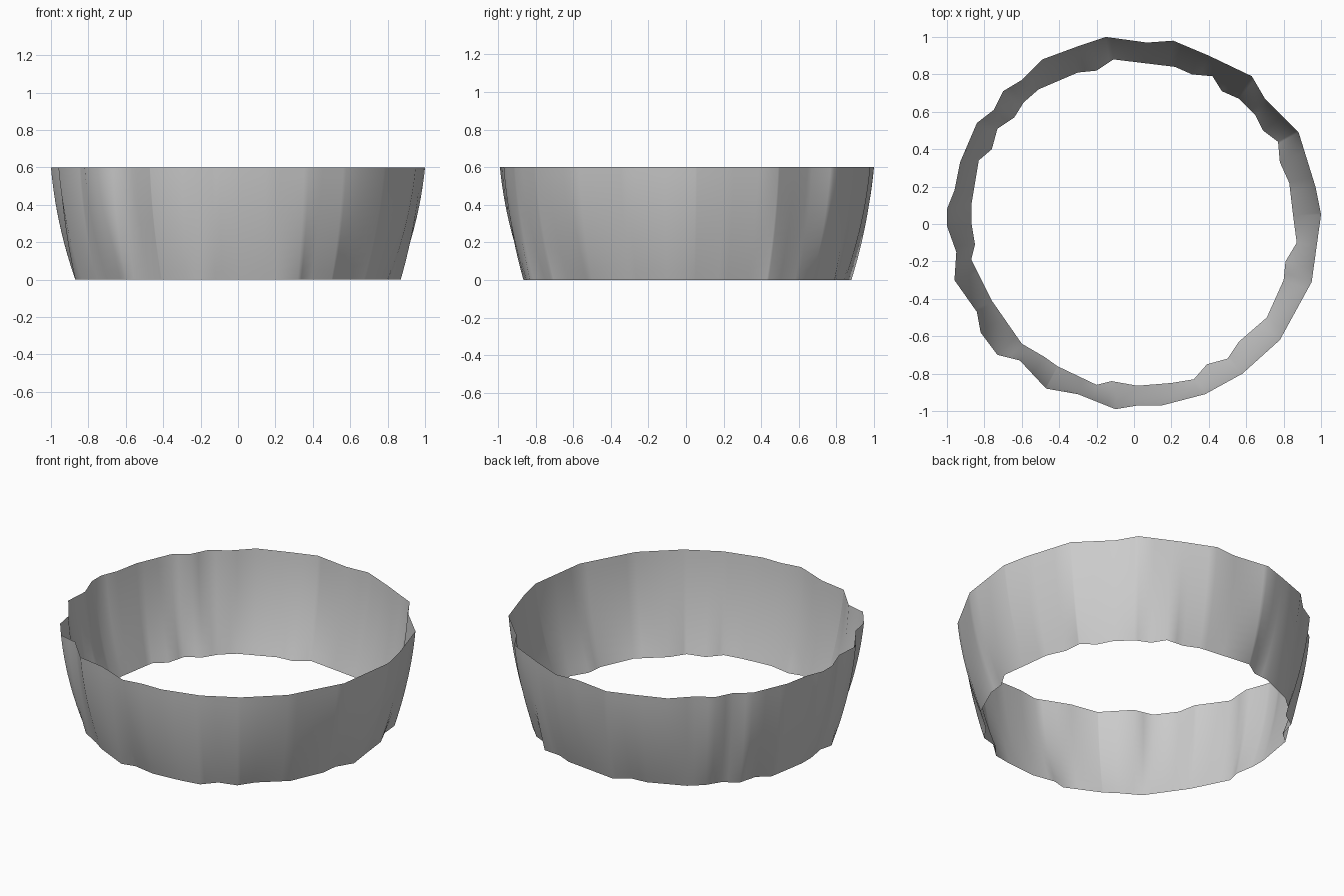
import bpy, bmesh, math

if "Cube" in bpy.data.objects:
    bpy.data.objects.remove(bpy.data.objects["Cube"])

HEIGHT, ROWS = 0.6, 12

# wavy rim outline at the top (counterclockwise)
TOP = [(1, .05), (.97, .2), (.88, .49), (.70, .67), (.63, .79), (.40, .90),
       (.21, .98), (.07, .97), (-.15, 1), (-.30, .95), (-.49, .88), (-.60, .77),
       (-.70, .71), (-.75, .61), (-.84, .54), (-.93, .33), (-.96, .18), (-1, .08),
       (-1, -.01), (-.95, -.15), (-.96, -.30), (-.84, -.47), (-.82, -.58),
       (-.73, -.70), (-.61, -.73), (-.47, -.88), (-.30, -.91), (-.10, -.99),
       (.02, -.97), (.15, -.97), (.38, -.91), (.58, -.80), (.78, -.62), (.95, -.31)]

# wavy outline at the foot (counterclockwise)
FOOT = [(.85, .05), (.83, .22), (.78, .33), (.77, .44), (.69, .50), (.65, .58),
        (.56, .67), (.47, .71), (.42, .79), (.31, .80), (.22, .84), (-.11, .88),
        (-.20, .82), (-.30, .81), (-.51, .72), (-.59, .65), (-.64, .57),
        (-.73, .51), (-.76, .40), (-.83, .34), (-.87, .1), (-.87, .01),
        (-.85, -.11), (-.87, -.19), (-.76, -.41), (-.60, -.64), (-.48, -.71),
        (-.41, -.76), (-.20, -.86), (-.12, -.84), (.02, -.865), (.20, -.85),
        (.32, -.83), (.39, -.75), (.50, -.72), (.56, -.63), (.71, -.50),
        (.80, -.30), (.81, -.20), (.87, -.10)]


def radius(outline, a):
    """Distance from the centre to the outline in direction a."""
    dx, dy = math.cos(a), math.sin(a)
    for (x1, y1), (x2, y2) in zip(outline, outline[1:] + outline[:1]):
        s1, s2 = dx * y1 - dy * x1, dx * y2 - dy * x2
        if s1 <= 1e-9 and s2 > 1e-9 and dx * x1 + dy * y1 > 0:
            t = s1 / (s1 - s2)
            return dx * (x1 + t * (x2 - x1)) + dy * (y1 + t * (y2 - y1))
    return 0.9


# every corner of both outlines gets its own column
angles = []
for a in sorted(math.atan2(y, x) for x, y in TOP + FOOT):
    if not angles or a - angles[-1] > 0.004:
        angles.append(a)
radii = [(radius(FOOT, a), radius(TOP, a)) for a in angles]

# thin open wall, flaring out in a gentle curve
bm = bmesh.new()
rings = []
for i in range(ROWS + 1):
    t = i / ROWS
    f = t * (1.6 - 0.6 * t)
    ring = []
    for a, (r0, r1) in zip(angles, radii):
        r = r0 + (r1 - r0) * f
        ring.append(bm.verts.new((r * math.cos(a), r * math.sin(a), t * HEIGHT)))
    rings.append(ring)
n = len(angles)
for lo, hi in zip(rings, rings[1:]):
    for j in range(n):
        k = (j + 1) % n
        bm.faces.new((lo[j], lo[k], hi[k], hi[j])).smooth = True

mesh = bpy.data.meshes.new("wavy_ring_wall")
bm.to_mesh(mesh)
bm.free()
obj = bpy.data.objects.new("wavy_ring_wall", mesh)
bpy.context.collection.objects.link(obj)
